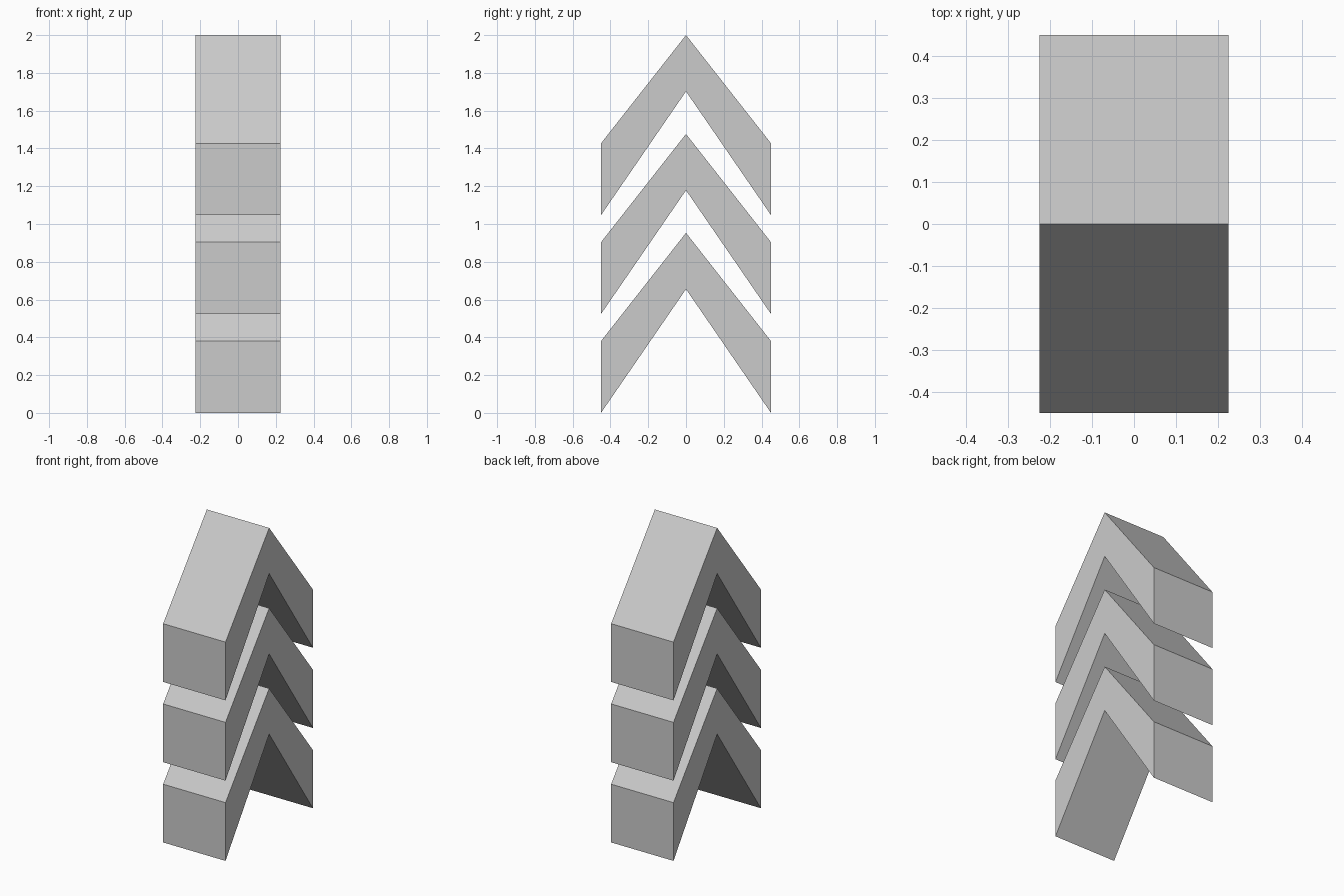
import bpy
import bmesh

if "Cube" in bpy.data.objects:
    bpy.data.objects.remove(bpy.data.objects["Cube"])

HALF_WIDTH = 0.225   # half thickness along x
HALF_SPAN = 0.45     # half span along y
PITCH = 0.5235       # vertical spacing of the chevrons
TIP, SHOULDER, NOTCH, PEAK = 0.0, 0.38, 0.655, 0.953


def chevron(name, z):
    """Two slanted arms meeting at a ridge, extruded along x."""
    bm = bmesh.new()
    peak, notch = [bm.verts.new((-HALF_WIDTH, 0, h)) for h in (PEAK, NOTCH)]
    for side in (-1, 1):
        shoulder, tip = [bm.verts.new((-HALF_WIDTH, side * HALF_SPAN, h))
                         for h in (SHOULDER, TIP)]
        bm.faces.new((peak, shoulder, tip, notch))
    bmesh.ops.recalc_face_normals(bm, faces=bm.faces)
    new = bmesh.ops.extrude_face_region(bm, geom=bm.faces[:])["geom"]
    moved = [g for g in new if isinstance(g, bmesh.types.BMVert)]
    bmesh.ops.translate(bm, verts=moved, vec=(2 * HALF_WIDTH, 0, 0))
    bmesh.ops.recalc_face_normals(bm, faces=bm.faces)
    mesh = bpy.data.meshes.new(name)
    bm.to_mesh(mesh)
    bm.free()
    obj = bpy.data.objects.new(name, mesh)
    obj.location.z = z
    bpy.context.collection.objects.link(obj)


# Stack of three identical upward-pointing chevrons
for i, label in enumerate(("lower", "middle", "upper")):
    chevron(label + "_chevron", i * PITCH)
